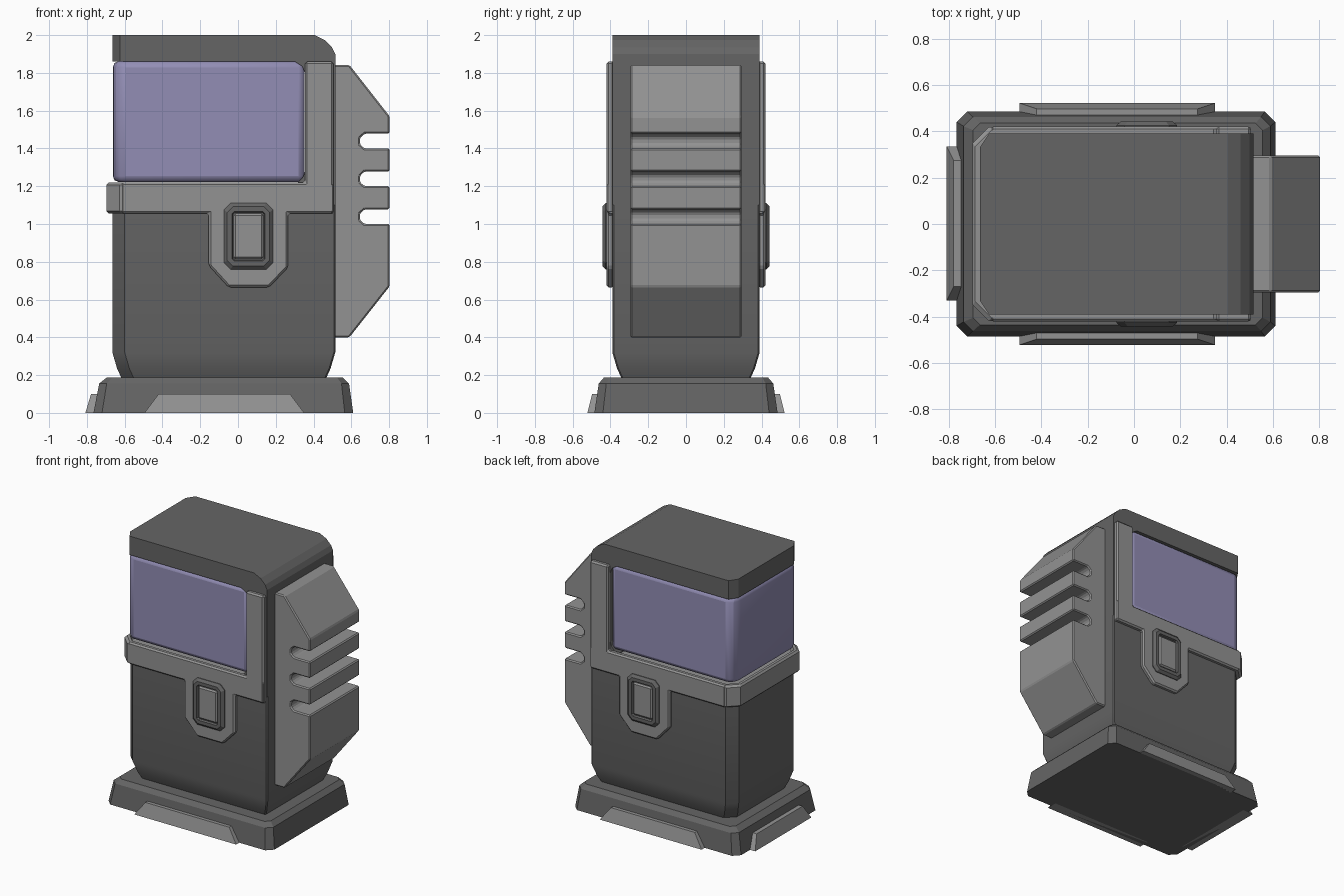
import bpy, bmesh

if "Cube" in bpy.data.objects:
    bpy.data.objects.remove(bpy.data.objects["Cube"])


def colour(name, r, g, b):
    mat = bpy.data.materials.new(name)
    mat.diffuse_color = (r, g, b, 1)
    mat.use_nodes = True
    mat.node_tree.nodes["Principled BSDF"].inputs["Base Color"].default_value = mat.diffuse_color
    return mat


DARK = colour("dark_grey", .13, .13, .13)
MID = colour("mid_grey", .29, .29, .29)
GLASS = colour("lavender_glass", .29, .27, .46)


def make(name, verts, faces, mat=DARK, bevel=0.0, segments=1, smooth=False):
    me = bpy.data.meshes.new(name)
    me.from_pydata(verts, [], faces)
    me.materials.append(mat)
    bm = bmesh.new()
    bm.from_mesh(me)
    bmesh.ops.recalc_face_normals(bm, faces=bm.faces)
    bm.to_mesh(me)
    bm.free()
    ob = bpy.data.objects.new(name, me)
    bpy.context.collection.objects.link(ob)
    if bevel:
        mod = ob.modifiers.new("Bevel", "BEVEL")
        mod.width = bevel
        mod.segments = segments
        mod.limit_method = 'ANGLE'
    if smooth:
        bpy.ops.object.select_all(action='DESELECT')
        ob.select_set(True)
        bpy.context.view_layer.objects.active = ob
        bpy.ops.object.shade_smooth_by_angle(angle=0.6)
    return ob


def loft(name, rings, **kw):
    """Skin equal-length rings of points and cap both ends."""
    n = len(rings[0])
    verts = [p for r in rings for p in r]
    faces = [list(range(n)), list(range(len(verts) - n, len(verts)))]
    for k in range(len(rings) - 1):
        for i in range(n):
            j = (i + 1) % n
            faces.append([k * n + i, k * n + j, (k + 1) * n + j, (k + 1) * n + i])
    return make(name, verts, faces, **kw)


def octagon(u0, u1, v0, v1, cl, cr):
    """Rectangle with corners cut by cl on the low-u side and cr on the high-u side."""
    return [(u0 + cl, v0), (u1 - cr, v0), (u1, v0 + cr), (u1, v1 - cr),
            (u1 - cr, v1), (u0 + cl, v1), (u0, v1 - cl), (u0, v0 + cl)]


def flat(x0, x1, y, z, cl, cr):
    return [(u, v, z) for u, v in octagon(x0, x1, -y, y, cl, cr)]


def rect(x0, x1, y0, y1, z):
    return [(x0, y0, z), (x1, y0, z), (x1, y1, z), (x0, y1, z)]


def prism(name, profile, y0, y1, **kw):
    """Extrude an x-z profile along y."""
    return loft(name, [[(x, y, z) for x, z in profile] for y in (y0, y1)], **kw)


# Base plinth
loft("base", [flat(-.765, .61, .485, 0, .045, .045),
              flat(-.735, .588, .462, .155, .04, .04),
              flat(-.695, .555, .435, .187, .03, .03)])

# Sloped skirt plates on the base: front, back and left
for s, side in ((-1, "front"), (1, "back")):
    loft(f"skirt_{side}", [rect(-.495, .35, s * .44, s * .522, 0),
                           rect(-.42, .275, s * .44, s * .497, .10)], mat=MID)
loft("skirt_left", [rect(-.808, -.72, -.33, .335, 0),
                    rect(-.778, -.72, -.27, .275, .10)], mat=MID)

# Lower body with tucked-in bottom
loft("lower_body", [flat(-.665 + d, .515 - d, .39 - d, z, .065, .008)
                    for z, d in ((.18, .05), (.235, .025), (.32, 0), (1.15, 0))], smooth=True)

# Spine and overhanging roof in one profile, left corners of the roof cut back
rings = []
for y, x in ((-.39, -.625), (-.33, -.665), (.33, -.665), (.39, -.625)):
    rings.append([(u, y, z) for u, z in (
        (x, 1.86), (x, 2), (.405, 2), (.46, 1.973), (.498, 1.935), (.515, 1.90),
        (.515, 1.1), (.355, 1.1), (.30, 1.20), (.345, 1.25), (.355, 1.28),
        (.355, 1.80), (.34, 1.835), (.30, 1.86))])
loft("spine_and_roof", rings)

# Glass display block
loft("glass_block", [[(x0, -.33, z), (x0 + .035, -.384, z), (.352, -.384, z),
                      (.352, .384, z), (x0 + .035, .384, z), (x0, .33, z)]
                     for x0, z in ((-.663, 1.222), (-.663, 1.862))],
     mat=GLASS, bevel=.035, segments=2, smooth=True)

# Waist band with a recessed tray for the glass
loft("waist_band", [flat(-.685, .50, .405, 1.055, .07, .004),
                    flat(-.697, .503, .418, 1.068, .07, .004),
                    flat(-.697, .503, .418, 1.207, .07, .004),
                    flat(-.685, .50, .405, 1.22, .07, .004),
                    flat(-.665, .49, .388, 1.22, .06, .004),
                    flat(-.655, .48, .38, 1.19, .06, .004)], mat=MID)

# Trim plate (band, upright and tab) and latch on both faces
trim = [(-.62, 1.055), (-.155, 1.055), (-.155, .78), (-.05, .665), (.165, .665), (.265, .77),
        (.265, 1.055), (.505, 1.055), (.505, 1.86), (.355, 1.86), (.355, 1.22), (-.62, 1.22)]
for s, side in ((-1, "front"), (1, "back")):
    prism(f"trim_{side}", trim, s * .38, s * .42, mat=MID, bevel=.011)
    rings = []
    for y, d, c in ((.40, 0, .035), (.426, 0, .035), (.443, .018, .03), (.443, .043, .012), (.428, .048, .01)):
        rings.append([(u, s * y, v) for u, v in octagon(-.075 + d, .185 - d, .76 + d, 1.11 - d, c, c)])
    loft(f"latch_frame_{side}", rings)
    prism(f"latch_button_{side}", [(-.024, .815), (.134, .815), (.134, 1.055), (-.024, 1.055)],
          s * .41, s * .441, mat=MID, bevel=.01)

# Side vent block with three slots
vent = [(.50, .40), (.59, .40), (.803, .67)]
for z in (1.0, 1.20, 1.40):
    vent += [(.803, z), (.67, z), (.645, z + .022), (.645, z + .055), (.67, z + .078), (.803, z + .078)]
vent += [(.803, 1.57), (.59, 1.842), (.50, 1.842)]
prism("side_vent", vent, -.295, .295, mat=MID, bevel=.008)
